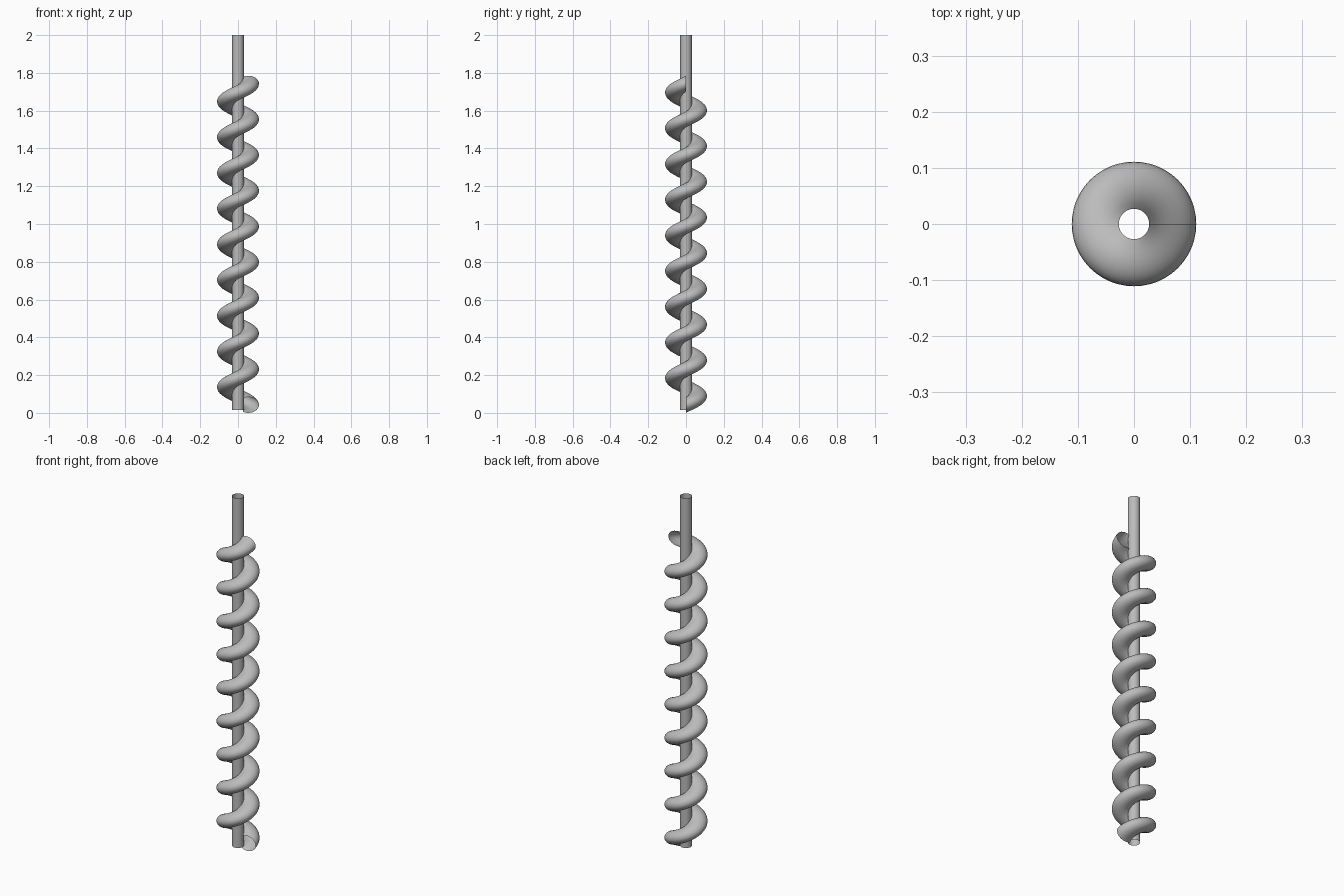
import bpy, bmesh, math
from mathutils import Vector, Matrix

cube = bpy.data.objects.get("Cube")
if cube:
    bpy.data.objects.remove(cube, do_unlink=True)

steel = bpy.data.materials.new("grey_steel")
steel.use_nodes = True
steel.diffuse_color = (0.5, 0.5, 0.5, 1)
steel.node_tree.nodes["Principled BSDF"].inputs["Base Color"].default_value = (0.5, 0.5, 0.5, 1)


def finish(bm, name):
    """Point the normals away from the axis, then make a smooth object."""
    bmesh.ops.recalc_face_normals(bm, faces=bm.faces)
    bm.normal_update()
    outer = max(bm.faces, key=lambda f: f.calc_center_median().xy.length)
    if outer.normal.xy.dot(outer.calc_center_median().xy) < 0:
        bmesh.ops.reverse_faces(bm, faces=bm.faces)
    mesh = bpy.data.meshes.new(name)
    bm.to_mesh(mesh)
    bm.free()
    mesh.materials.append(steel)
    obj = bpy.data.objects.new(name, mesh)
    bpy.context.collection.objects.link(obj)
    bpy.ops.object.select_all(action='DESELECT')
    obj.select_set(True)
    bpy.context.view_layer.objects.active = obj
    bpy.ops.object.shade_smooth_by_angle(angle=math.radians(40))


# Open hollow shaft
BOTTOM, TOP, SHAFT_RADIUS = 0.015, 2.0, 0.031
bm = bmesh.new()
bmesh.ops.create_cone(bm, cap_ends=False, segments=48,
                      radius1=SHAFT_RADIUS, radius2=SHAFT_RADIUS, depth=TOP - BOTTOM,
                      matrix=Matrix.Translation((0, 0, (TOP + BOTTOM) / 2)))
finish(bm, "shaft")

# Spiral flight: a rounded section, open toward the shaft, swept up nine turns
TURNS, STEPS, PITCH = 9, 48, 0.189
CENTRE, REACH, HALF_HEIGHT, POINTS = 0.055, 0.056, 0.042, 20
bm = bmesh.new()
verts = []
for i in range(POINTS + 1):
    a = math.radians(-120 + 240 * i / POINTS)
    verts.append(bm.verts.new((CENTRE + REACH * math.cos(a), 0,
                               HALF_HEIGHT * (1 + math.sin(a)))))
edges = [bm.edges.new(pair) for pair in zip(verts, verts[1:])]
bmesh.ops.spin(bm, geom=verts + edges, cent=(0, 0, 0), axis=(0, 0, 1),
               dvec=Vector((0, 0, PITCH / STEPS)),
               angle=2 * math.pi * TURNS, steps=TURNS * STEPS, use_merge=False)
finish(bm, "spiral_flight")
